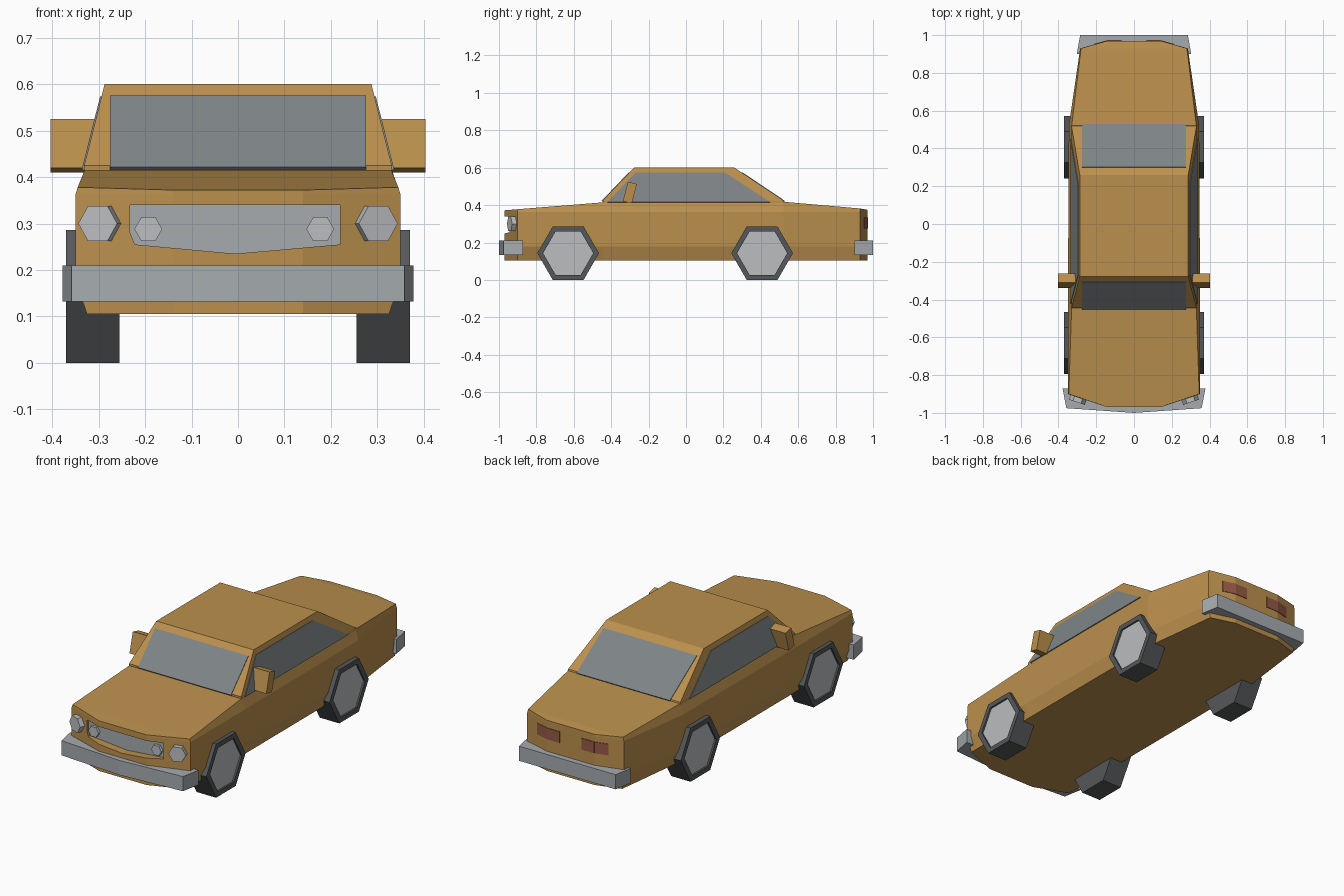
import bpy, bmesh, math
from mathutils import Vector

if "Cube" in bpy.data.objects:
    bpy.data.objects.remove(bpy.data.objects["Cube"])


def material(name, rgb):
    m = bpy.data.materials.new(name)
    m.diffuse_color = (*rgb, 1)
    m.use_nodes = True
    m.node_tree.nodes["Principled BSDF"].inputs["Base Color"].default_value = m.diffuse_color
    return m


PAINT = material("ochre_paint", (0.50, 0.28, 0.075))
GLASS = material("window_glass", (0.21, 0.23, 0.24))
RUBBER = material("tyre_rubber", (0.09, 0.095, 0.10))
CHROME = material("bumper_metal", (0.38, 0.41, 0.43))
LAMP = material("lamp_glass", (0.50, 0.51, 0.52))
RED = material("tail_red", (0.30, 0.10, 0.06))


def loft(name, rings, mat):
    """Closed solid through rings of equal point count."""
    bm = bmesh.new()
    vs = [[bm.verts.new(p) for p in ring] for ring in rings]
    n = len(vs[0])
    for a, b in zip(vs, vs[1:]):
        for i in range(n):
            j = (i + 1) % n
            bm.faces.new((a[i], a[j], b[j], b[i]))
    bm.faces.new(vs[0])
    bm.faces.new(vs[-1])
    bmesh.ops.recalc_face_normals(bm, faces=bm.faces)
    me = bpy.data.meshes.new(name)
    bm.to_mesh(me)
    bm.free()
    me.materials.append(mat)
    ob = bpy.data.objects.new(name, me)
    bpy.context.collection.objects.link(ob)
    return ob


def prism(name, pts, vec, mat):
    pts = [Vector(p) for p in pts]
    return loft(name, [pts, [p + Vector(vec) for p in pts]], mat)


def panel(name, pts, outward, mat, proud=0.003, sunk=0.008):
    """Thin plate lying on a surface."""
    p = [Vector(q) for q in pts]
    n = (p[1] - p[0]).cross(p[2] - p[0]).normalized()
    if n.dot(Vector(outward)) < 0:
        n = -n
    return prism(name, [q - n * sunk for q in p], n * (proud + sunk), mat)


def hexagon(name, centre, radius, axis, depth, mat):
    """Hexagonal disc with flat top, extruded along a horizontal axis."""
    axis = Vector(axis).normalized()
    side, up = axis.cross(Vector((0, 0, 1))), Vector((0, 0, 1))
    angles = [math.radians(60 * i) for i in range(6)]
    pts = [Vector(centre) + radius * (side * math.cos(a) + up * math.sin(a)) for a in angles]
    return prism(name, pts, axis * depth, mat)


def cut(ob, cutter):
    mod = ob.modifiers.new("cut", 'BOOLEAN')
    mod.object, mod.operation, mod.solver = cutter, 'DIFFERENCE', 'EXACT'
    bpy.context.view_layer.objects.active = ob
    bpy.ops.object.modifier_apply(modifier=mod.name)
    bpy.data.objects.remove(cutter)


# Lower body: cross-sections along y (y, sill x, side x, top x, top z)
sections = [(-0.97, .14, .14, .14, .372), (-0.90, .325, .35, .345, .378),
            (-0.44, .325, .35, .33, .415), (0.52, .325, .345, .33, .418),
            (0.93, .275, .285, .28, .382), (0.97, .14, .14, .14, .375)]
rings = []
for y, xb, xm, xt, zt in sections:
    half = [(xb, .105), (xm, .178), (xm, .362), (xt, zt)]
    rings.append([(x, y, z) for x, z in half] + [(-x, y, z) for x, z in reversed(half)])
body = loft("body", rings, PAINT)

# Grille pocket and grille plate
grille = [(-.232, .34), (.22, .34), (.22, .255), (-.006, .235), (-.222, .255), (-.232, .28)]
cut(body, prism("grille_cutter", [(x, -1.1, z) for x, z in grille], (0, .175, 0), PAINT))
prism("grille", [(x, -.927, z) for x, z in grille], (0, .01, 0), CHROME)

# Cabin
Z0, Z1 = 0.41, 0.60
def cabin_ring(x, y0, y1, z):
    return [(-x, y0, z), (x, y0, z), (x, y1, z), (-x, y1, z)]
loft("cabin", [cabin_ring(.332, -.445, .525, Z0), cabin_ring(.331, -.445, .52, .425),
               cabin_ring(.287, -.278, .26, Z1)], PAINT)


def on_cabin(a, b, z):
    t = (z - .425) / (Z1 - .425)
    return a + (b - a) * t


# Windscreen, rear window and side windows
wl, wh = .42, .573
for name, a, b, top, out in (("windscreen", -.445, -.278, wh, -1), ("rear_window", .52, .26, wh, 1)):
    yl, yh = on_cabin(a, b, wl), on_cabin(a, b, top)
    panel(name, [(-.275, yl, wl), (.275, yl, wl), (.275, yh, top), (-.275, yh, top)], (0, out, 0), GLASS)
for s, tag in ((1, "right"), (-1, "left")):
    xl, xh = s * on_cabin(.331, .287, .415), s * on_cabin(.331, .287, wh)
    panel("side_window_" + tag, [(xl, -.42, .415), (xl, .45, .415), (xh, .21, wh), (xh, -.27, wh)],
          (s, 0, 0), GLASS)

    # Door mirror
    prism("door_mirror_" + tag, [(s * .31, y, z) for y, z in
          ((-.338, .42), (-.31, .525), (-.262, .513), (-.29, .41))], (s * .093, 0, 0), PAINT)

    # Headlamp on the angled front corner, small lamp in the grille
    hexagon("headlamp_" + tag, (s * .286, -.896, .30), .044, (s * .32, -.95, 0), .05, LAMP)
    hexagon("grille_lamp_" + tag, (s * .185 - .008, -.92, .288), .03, (0, -1, 0), .022, LAMP)

    # Tail lamp, bent round the rear corner
    panel("tail_lamp_inner_" + tag, [(s * x, .97, z) for x, z in
          ((.065, .275), (.14, .275), (.14, .335), (.065, .335))], (0, 1, 0), RED)
    panel("tail_lamp_outer_" + tag, [(s * .14, .97, .275), (s * .21, .9507, .275),
          (s * .21, .9507, .335), (s * .14, .97, .335)], (0, 1, 0), RED)

    # Wheels: six-sided tyre with a recessed hub
    for end, y in (("front", -.63), ("rear", .407)):
        tyre = hexagon(f"tyre_{end}_{tag}", (s * .255, y, .143), .165, (s, 0, 0), .115, RUBBER)
        cut(tyre, hexagon("hub_cutter", (s * .358, y, .143), .134, (s, 0, 0), .05, RUBBER))
        hexagon(f"hub_{end}_{tag}", (s * .35, y, .143), .134, (s, 0, 0), .011, LAMP)

# Bumpers
front = [(-.378, -.872), (-.358, -.975), (0, -1), (.358, -.975), (.378, -.872)]
rear = [(-.303, .90), (-.285, 1), (.285, 1), (.303, .90)]
for name, outline in (("front_bumper", front), ("rear_bumper", rear)):
    prism(name, [(x, y, .132) for x, y in outline], (0, 0, .078), CHROME)
